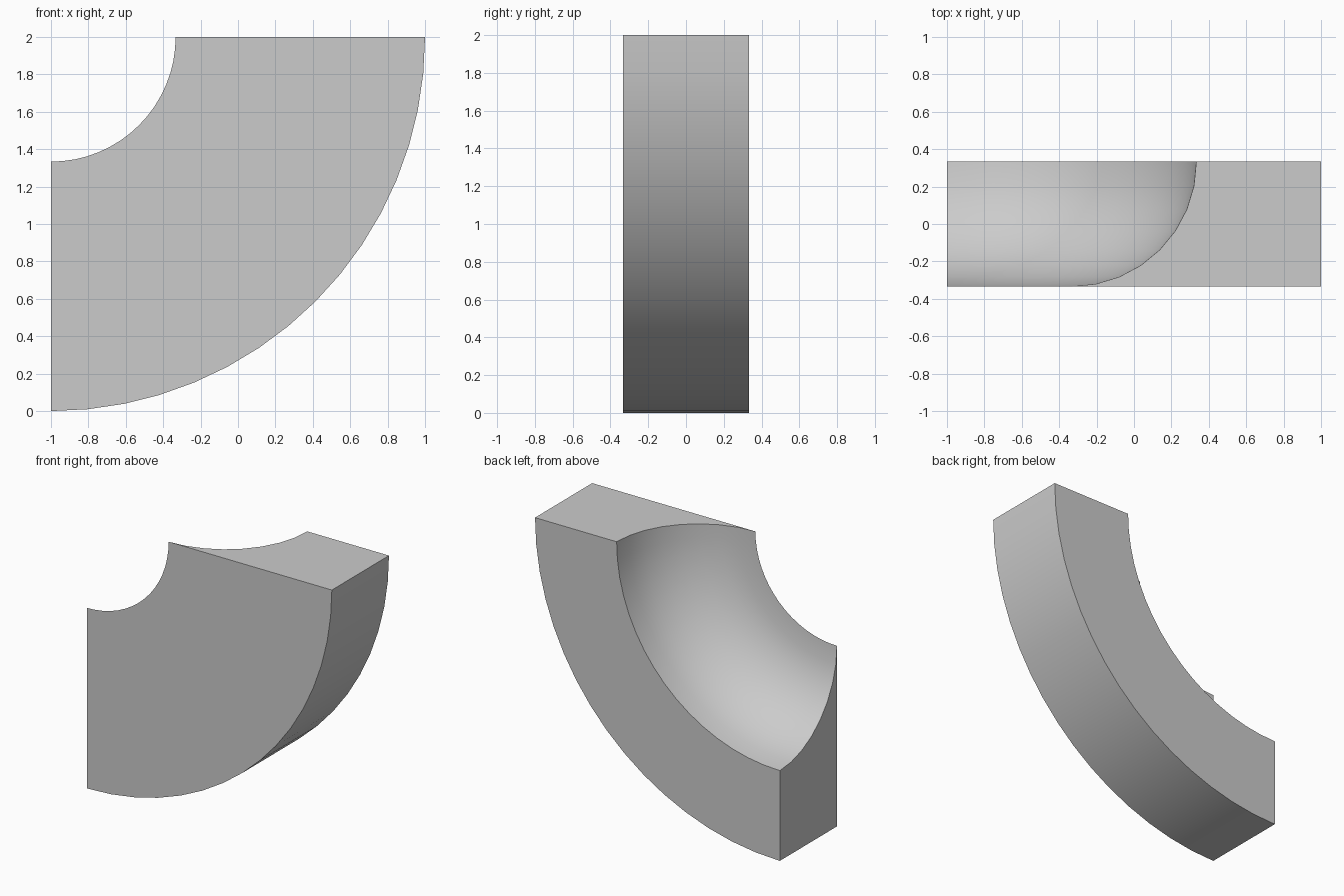
import bpy, bmesh
from math import sin, cos, pi

if "Cube" in bpy.data.objects:
    bpy.data.objects.remove(bpy.data.objects["Cube"])

T = 1 / 3                 # half thickness
AXIS_X, AXIS_Z = -1, 2    # sweep centre
SWEEP, COVE = 16, 8       # segments

# Cross-section as (radius, y): square outer side, concave cove inside
profile = [(2, T), (2, -T)]
for i in range(COVE + 1):
    t = i / COVE * pi / 2
    profile.append((2 * T * (1 + sin(t)), T - 2 * T * cos(t)))

# Sweep the section a quarter turn around the y direction
bm = bmesh.new()
rings = []
for s in range(SWEEP + 1):
    a = s / SWEEP * pi / 2
    rings.append([bm.verts.new((AXIS_X + r * sin(a), y, AXIS_Z - r * cos(a)))
                  for r, y in profile])
n = len(profile)
for a, b in zip(rings, rings[1:]):
    for i in range(n):
        j = (i + 1) % n
        bm.faces.new((a[i], a[j], b[j], b[i]))

# End caps
bm.faces.new(rings[0])
bm.faces.new(rings[-1][::-1])
bmesh.ops.recalc_face_normals(bm, faces=bm.faces[:])

mesh = bpy.data.meshes.new("curved_cove_corner")
bm.to_mesh(mesh)
bm.free()
obj = bpy.data.objects.new("curved_cove_corner", mesh)
bpy.context.collection.objects.link(obj)
bpy.context.view_layer.objects.active = obj
obj.select_set(True)
bpy.ops.object.shade_smooth_by_angle(angle=pi / 6)
